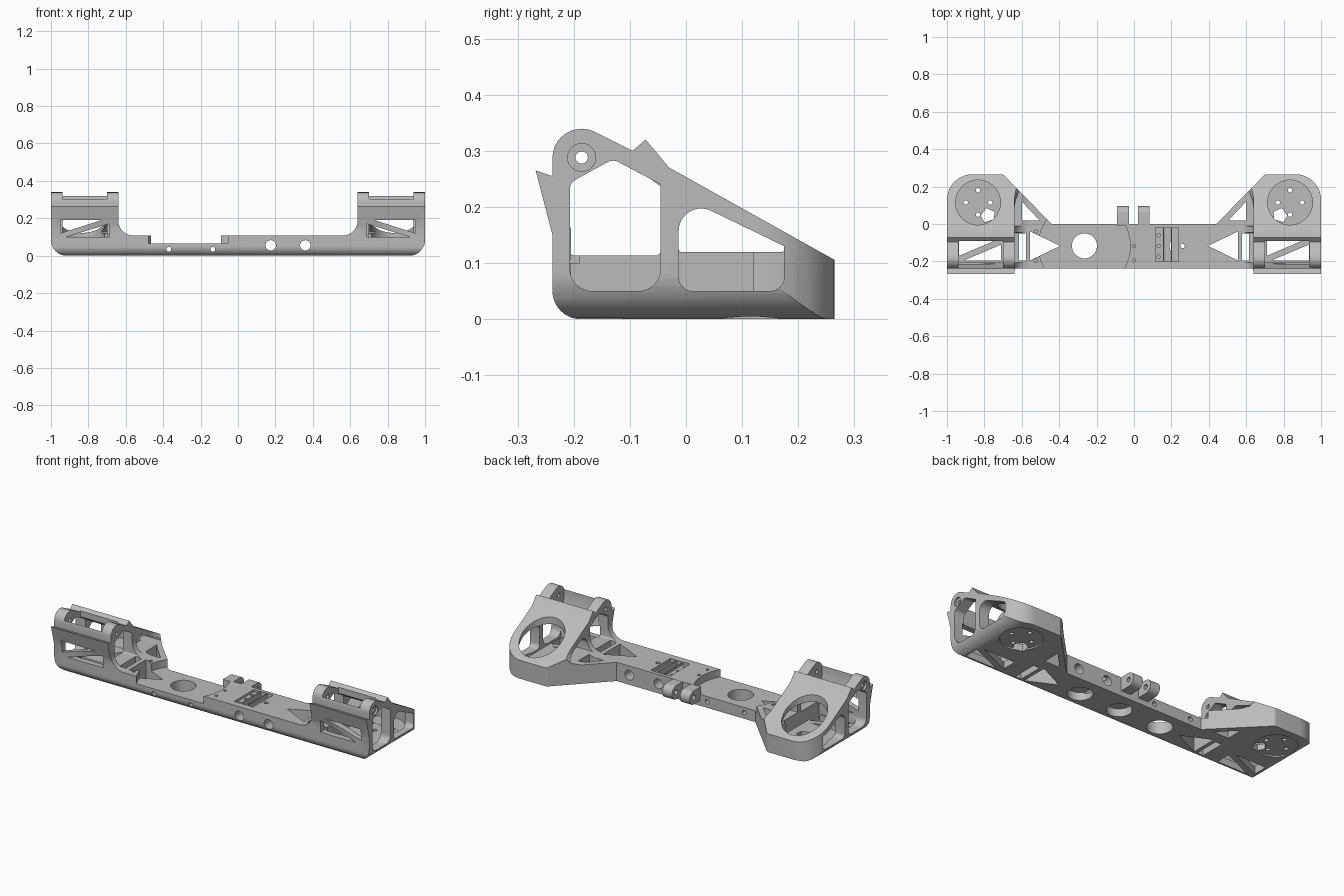
import bpy, bmesh, math
from mathutils import Vector

if "Cube" in bpy.data.objects:
    bpy.data.objects.remove(bpy.data.objects["Cube"])

# One matte grey for everything
grey = bpy.data.materials.new("plain_grey")
grey.use_nodes = True
grey.diffuse_color = (0.5, 0.5, 0.5, 1)
grey.node_tree.nodes["Principled BSDF"].inputs["Base Color"].default_value = (0.5, 0.5, 0.5, 1)


def rounded(points, steps=10):
    """Polygon from (a, b) or (a, b, fillet radius) corners."""
    out = []
    for i, p in enumerate(points):
        c = Vector(p[:2])
        if len(p) < 3:
            out.append(c)
            continue
        u = (Vector(points[i - 1][:2]) - c).normalized()
        v = (Vector(points[(i + 1) % len(points)][:2]) - c).normalized()
        half = u.angle(v) / 2
        mid = c + (u + v).normalized() * (p[2] / math.sin(half))
        reach = p[2] / math.tan(half)
        a, b = c + u * reach - mid, c + v * reach - mid
        start = math.atan2(a.y, a.x)
        turn = (math.atan2(b.y, b.x) - start + math.pi) % math.tau - math.pi
        for k in range(steps + 1):
            t = start + turn * k / steps
            out.append(mid + Vector((math.cos(t), math.sin(t))) * p[2])
    return out


def circle(a, b, r, n=32):
    return [(a + r * math.cos(math.tau * k / n), b + r * math.sin(math.tau * k / n)) for k in range(n)]


def rect(a0, b0, a1, b1):
    return [(a0, b0), (a1, b0), (a1, b1), (a0, b1)]


def prism(name, points, axis, lo, hi, side=1):
    """Extrude a profile along an axis; side=-1 mirrors it in x."""
    place = {"x": lambda a, b, t: (side * t, a, b),
             "y": lambda a, b, t: (side * a, t, b),
             "z": lambda a, b, t: (side * a, b, t)}[axis]
    bm = bmesh.new()
    rings = [[bm.verts.new(place(p[0], p[1], t)) for p in rounded(points)] for t in (lo, hi)]
    n = len(rings[0])
    for ring in rings:
        bm.faces.new(ring)
    for i in range(n):
        j = (i + 1) % n
        bm.faces.new((rings[0][i], rings[0][j], rings[1][j], rings[1][i]))
    bmesh.ops.recalc_face_normals(bm, faces=bm.faces)
    mesh = bpy.data.meshes.new(name)
    bm.to_mesh(mesh)
    bm.free()
    mesh.materials.append(grey)
    ob = bpy.data.objects.new(name, mesh)
    bpy.context.scene.collection.objects.link(ob)
    return ob


def combine(target, tool, operation):
    mod = target.modifiers.new("cut", "BOOLEAN")
    mod.operation, mod.solver, mod.object = operation, "EXACT", tool
    bpy.context.view_layer.objects.active = target
    bpy.ops.object.modifier_apply(modifier=mod.name)
    bpy.data.objects.remove(tool)


def cut(target, points, axis, lo, hi, sides=(1,)):
    for side in sides:
        combine(target, prism("cutter", points, axis, lo, hi, side), "DIFFERENCE")


def mirrored(half):
    return half + [(-p[0],) + tuple(p[1:]) for p in reversed(half)]


BOTH = (1, -1)

# Chassis: side, front and plan outlines intersected
side_outline = [(-.238, 0, .05), (-.238, .15), (-.268, .265), (-.238, .255),
                (-.238, .3715, .052), (-.095, .30), (-.072, .32), (-.03, .27),
                (.4, .03), (.4, 0)]
front_outline = mirrored([(1, -.0005, .085), (1, .4), (.64, .4), (.64, .108, .08)])
plan_outline = mirrored([(1, -.35), (1, .265, .135), (.70, .265, .02), (.44, 0)])
chassis = prism("chassis", side_outline, "x", -1.1, 1.1)
combine(chassis, prism("front", front_outline, "y", -.5, .5), "INTERSECT")
combine(chassis, prism("plan", plan_outline, "z", -.1, .6), "INTERSECT")

# End pods: hollow between the cheeks, under the sloping plate
bay = [(-.205, .04), (-.205, .16), (-.235, .26), (-.235, .5), (-.09, .5),
       (-.09, .27), (-.05, .24), (.12, .148), (.12, .04)]
cut(chassis, bay, "x", .70, .938, BOTH)
# Round well with drilled floor
well_x, well_y = .834, .115
cut(chassis, circle(well_x, well_y, .12, 48), "z", .041, .6, BOTH)
cut(chassis, circle(well_x, well_y, .11, 48), "z", -.1, .008, BOTH)
for k in range(4):
    a = k * math.pi / 2
    cut(chassis, circle(well_x + .065 * math.cos(a), well_y + .065 * math.sin(a), .012, 16),
        "z", -.1, .1, BOTH)
cut(chassis, [(.82, .045), (.79, .085), (.745, .065), (.75, .025), (.80, .01)], "z", -.1, .1, BOTH)

# Cheek windows: full height outside, above the beam and brace inside
def front_window(base, r):
    return [(-.207, base, r), (-.207, .243, .02), (-.13, .285, .02), (-.045, .24), (-.045, base, r)]

def rear_window(base, r):
    return [(-.013, base, r), (-.013, .221, .04), (.175, .13), (.175, base, r)]

cut(chassis, front_window(.05, .04), "x", .9, 1.1, BOTH)
cut(chassis, rear_window(.05, .025), "x", .9, 1.1, BOTH)
cut(chassis, front_window(.113, .01), "x", .5, .8, BOTH)
cut(chassis, rear_window(.12, .004), "x", .5, .8, BOTH)
# Pivot holes with counterbores
cut(chassis, circle(-.186, .288, .011, 20), "x", .5, 1.1, BOTH)
cut(chassis, circle(-.186, .288, .025, 28), "x", .988, 1.1, BOTH)

# Front wall openings either side of a diagonal strut
cut(chassis, [(.69, .10), (.69, .17), (.92, .10)], "y", -.4, -.19, BOTH)
cut(chassis, [(.73, .19), (.95, .19), (.95, .12)], "y", -.4, -.19, BOTH)
# Floor openings either side of a diagonal strut
for shift in (0, -1.645):
    cut(chassis, [(.71 + shift, -.17), (.71 + shift, -.085), (.91 + shift, -.085)], "z", -.1, .07)
    cut(chassis, [(.735 + shift, -.195), (.935 + shift, -.195), (.935 + shift, -.11)], "z", -.1, .07)

# Lightening holes in the braces and beam ends
cut(chassis, [(.505, .02), (.60, .02), (.60, .12)], "z", -.1, .5, BOTH)
cut(chassis, rect(.577, -.195, .615, -.05), "z", -.1, .5, BOTH)
cut(chassis, [(.555, -.04), (.555, -.195), (.395, -.117)], "z", -.1, .5, BOTH)

# Beam: shallow round seat with a through hole, and pockets underneath
cut(chassis, circle(-.265, -.117, .245, 64), "z", .065, .3)
cut(chassis, circle(-.265, -.117, .067, 40), "z", -.1, .3)
for x in (0, .255):
    cut(chassis, circle(x, -.117, .065, 40), "z", -.1, .045)
# Cross-drilled holes
for x, z, r in ((.175, .055, .028), (.36, .055, .028), (-.37, .035, .013), (-.135, .035, .013)):
    cut(chassis, circle(x, z, r, 24), "y", -.4, .1)
# Mounting slots and screw holes on the beam top
for x0, x1, depth in ((.115, .155, .095), (.16, .197, .07), (.202, .238, .085)):
    cut(chassis, rect(x0, -.2, x1, -.02), "z", depth, .3)
for x, y in ((.132, -.06), (.132, -.117), (.132, -.175), (0, -.117), (0, -.195),
             (-.525, -.04), (-.525, -.195)):
    cut(chassis, circle(x, y, .009, 12), "z", .06, .3)
cut(chassis, circle(.26, -.117, .012, 16), "z", -.1, .3)

# Twin lugs on the back of the beam
lug_outline = [(-.008, .03), (.095, .03, .037), (.095, .108, .037), (-.008, .107)]
lugs = []
for name, x0 in (("right_lug", -.09), ("left_lug", .022)):
    lug = prism(name, lug_outline, "x", x0, x0 + .062)
    cut(lug, circle(.057, .069, .014, 20), "x", -.3, .3)
    lugs.append(lug)

# Smooth the rounded surfaces, keep hard edges
for ob in [chassis] + lugs:
    bpy.ops.object.select_all(action="DESELECT")
    ob.select_set(True)
    bpy.context.view_layer.objects.active = ob
    bpy.ops.object.shade_smooth_by_angle(angle=math.radians(30))
